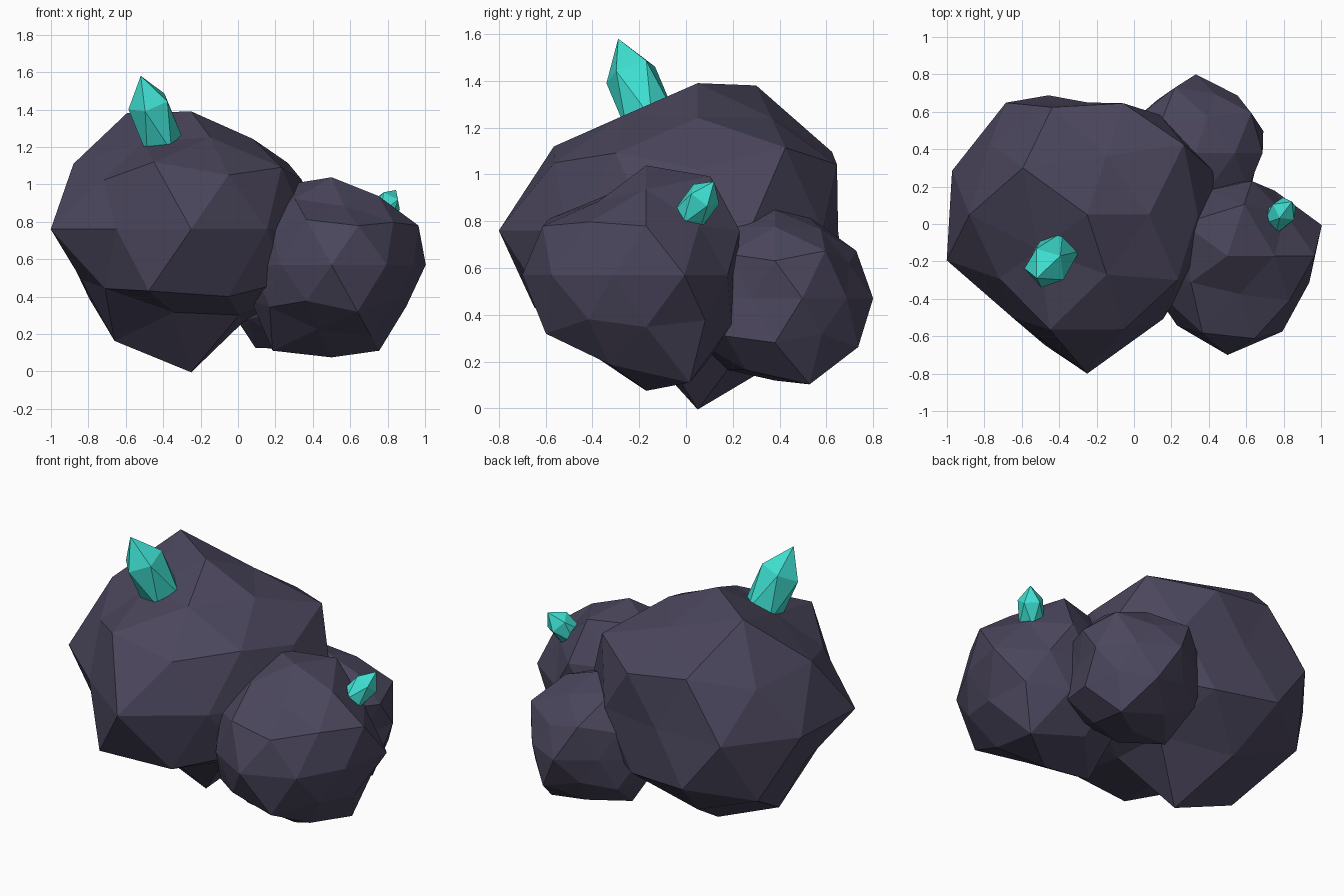
import bpy
import bmesh
import math
from mathutils import Matrix, Vector

default_cube = bpy.data.objects.get("Cube")
if default_cube:
    bpy.data.objects.remove(default_cube, do_unlink=True)


def make_material(name, colour):
    material = bpy.data.materials.new(name)
    material.use_nodes = True
    material.diffuse_color = colour
    shader = next(n for n in material.node_tree.nodes if n.type == "BSDF_PRINCIPLED")
    shader.inputs["Base Color"].default_value = colour
    shader.inputs["Roughness"].default_value = 0.8
    return material


stone = make_material("dark purple stone", (0.07, 0.061, 0.108, 1))
crystal = make_material("turquoise crystal", (0.05, 0.74, 0.64, 1))


def finish(bm, name, location, material):
    mesh = bpy.data.meshes.new(name)
    bm.to_mesh(mesh)
    bm.free()
    mesh.materials.append(material)
    obj = bpy.data.objects.new(name, mesh)
    obj.location = location
    bpy.context.collection.objects.link(obj)
    return obj


def ring_order(vert):
    """Sort corners from the top ring down, then counter-clockwise."""
    angle = round(math.degrees(math.atan2(vert.co.y, vert.co.x))) % 360
    return (-round(vert.co.z, 1), angle)


def add_rock(name, location, rings, squash=0.9):
    """Faceted ball with each corner pushed to its own radius (in hundredths)."""
    bm = bmesh.new()
    bmesh.ops.create_icosphere(bm, subdivisions=2, radius=1)
    radii = [radius for ring in rings for radius in ring]
    for vert, radius in zip(sorted(bm.verts, key=ring_order), radii):
        vert.co *= radius / 100
        vert.co.z *= squash
    return finish(bm, name, location, stone)


def add_crystal(name, tip, direction, radius, half_length, spin):
    """Stretched twenty-sided gem that ends at tip."""
    axis = Vector(direction).normalized()
    turn = Vector((0, 0, 1)).rotation_difference(axis).to_matrix().to_4x4()
    shape = Matrix.Diagonal((radius, radius, half_length, 1))
    twist = Matrix.Rotation(math.radians(spin), 4, "Z")
    bm = bmesh.new()
    bmesh.ops.create_icosphere(bm, subdivisions=1, radius=1)
    bm.transform(turn @ twist @ shape)
    return finish(bm, name, Vector(tip) - axis * half_length, crystal)


# Boulders: rings of corner radii from top to bottom
add_rock("large_boulder", (-0.25, 0.05, 0.76), [
    [70],
    [63, 63, 81, 61, 64],
    [75, 71, 74, 76, 70],
    [66, 70, 72, 65, 72],
    [72, 66, 60, 74, 76, 79, 68, 85, 69, 66],
    [70, 75, 66, 82, 70],
    [70, 70, 79, 67, 76],
    [65, 72, 78, 58, 60],
    [85],
])
add_rock("medium_boulder", (0.5, -0.17, 0.57), [
    [52],
    [48, 55, 56, 46, 41],
    [45, 43, 48, 51, 48],
    [52, 47, 48, 45, 52],
    [53, 43, 39, 48, 48, 45, 46, 53, 50, 46],
    [48, 46, 48, 48, 47],
    [47, 45, 48, 48, 53],
    [60, 50, 60, 45, 50],
    [55],
])
add_rock("small_boulder", (0.33, 0.38, 0.47), [
    [42],
    [40, 39, 46, 40, 40],
    [43, 43, 40, 40, 40],
    [40, 37, 40, 40, 40],
    [38, 38, 42, 35] + [40] * 5 + [32],
    [38, 37, 40, 40, 40],
    [40, 44, 40, 40, 40],
    [48, 40, 45, 40, 40],
    [39],
])

# Crystals growing out of the stone
add_crystal("large_crystal", (-0.52, -0.29, 1.58), (-0.28, -0.34, 0.9), 0.13, 0.29, 40)
add_crystal("small_crystal", (0.845, 0.12, 0.97), (0.45, 0.5, 0.74), 0.082, 0.15, 20)
